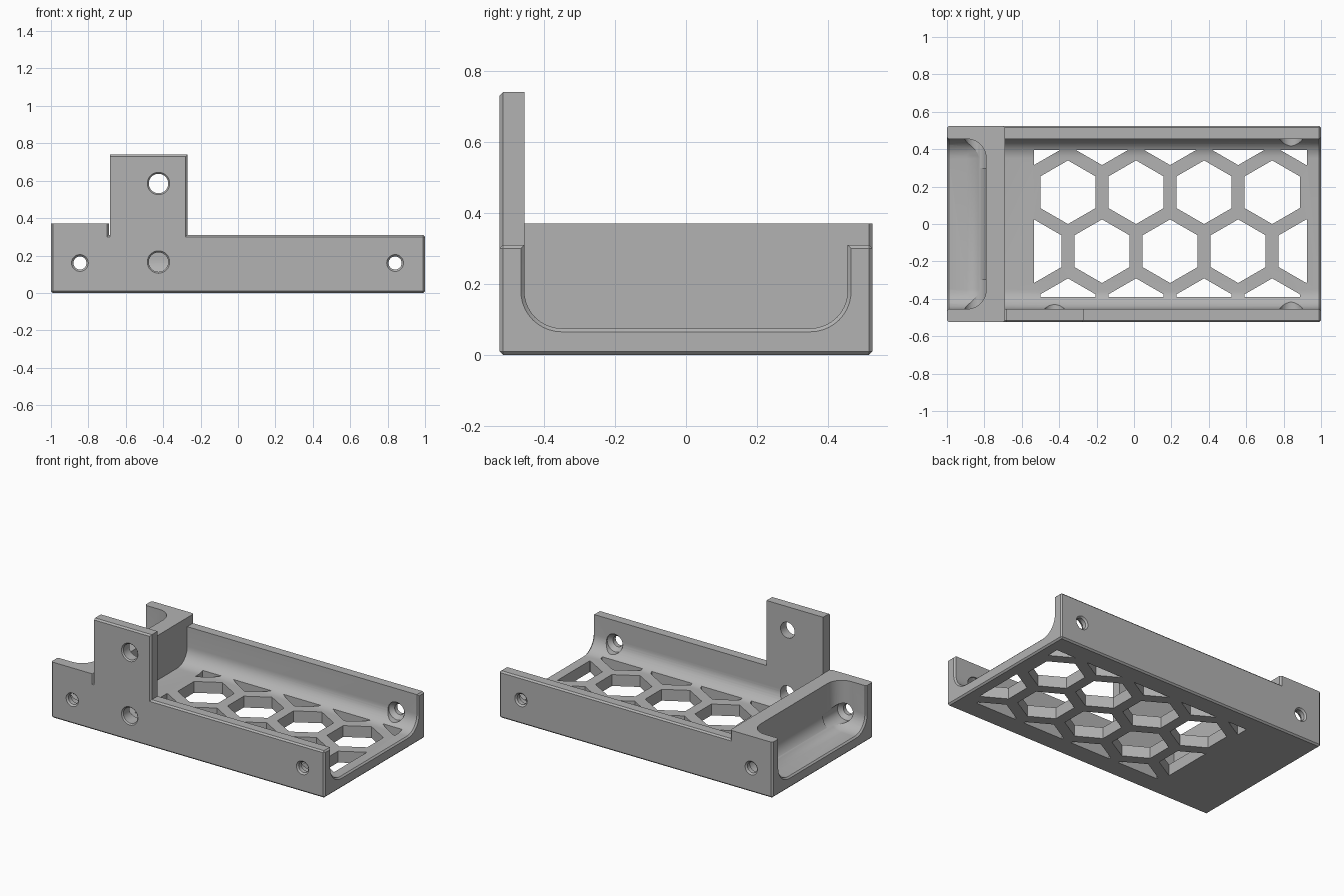
import bpy
import bmesh
from math import sin, cos, pi, radians

if "Cube" in bpy.data.objects:
    bpy.data.objects.remove(bpy.data.objects["Cube"])

HALF, INNER, FLOOR = 0.525, 0.455, 0.075   # outer half width, inner half width, floor top
WALL, BLOCK, TAB = 0.31, 0.37, 0.74        # heights
STEP = -0.69                               # x where the raised block ends
FILLET, CHAMFER = 0.105, 0.01

grey = bpy.data.materials.new("matte grey")
grey.use_nodes = True
grey.diffuse_color = (0.45, 0.45, 0.45, 1)
grey.node_tree.nodes["Principled BSDF"].inputs["Base Color"].default_value = (0.45, 0.45, 0.45, 1)


def finish(name, bm):
    bmesh.ops.recalc_face_normals(bm, faces=bm.faces)
    mesh = bpy.data.meshes.new(name)
    bm.to_mesh(mesh)
    bm.free()
    mesh.materials.append(grey)
    obj = bpy.data.objects.new(name, mesh)
    bpy.context.collection.objects.link(obj)
    return obj


def loft(bm, sections):
    """Closed solid through matching rings of points."""
    rings = [[bm.verts.new(p) for p in s] for s in sections]
    n = len(rings[0])
    for a, b in zip(rings, rings[1:]):
        for i in range(n):
            j = (i + 1) % n
            bm.faces.new((a[i], a[j], b[j], b[i]))
    bm.faces.new(rings[0])
    bm.faces.new(rings[-1])


def box(bm, lo, hi):
    ring = [(lo[0], lo[1]), (hi[0], lo[1]), (hi[0], hi[1]), (lo[0], hi[1])]
    loft(bm, [[(x, y, z) for x, y in ring] for z in (lo[2], hi[2])])


def combine(target, tool, operation):
    mod = target.modifiers.new(operation.lower(), "BOOLEAN")
    mod.operation, mod.object, mod.solver = operation, tool, "EXACT"
    bpy.ops.object.select_all(action="DESELECT")
    bpy.context.view_layer.objects.active = target
    target.select_set(True)
    bpy.ops.object.modifier_apply(modifier=mod.name)
    bpy.data.objects.remove(tool)


def chamfer(bm, keep):
    bmesh.ops.recalc_face_normals(bm, faces=bm.faces)
    edges = [e for e in bm.edges if e.is_convex and keep(e)]
    bmesh.ops.bevel(bm, geom=edges, offset=CHAMFER, segments=1, affect="EDGES")


def u_section(x, grow=0.0):
    """Tall channel section with rounded lower corners."""
    w, r, arc = INNER + grow, FILLET + grow, 10
    cy, cz = INNER - FILLET, FLOOR + FILLET
    right = [(x, cy + r * sin(a), cz - r * cos(a))
             for a in (pi / 2 * i / arc for i in range(arc + 1))]
    left = [(px, -py, pz) for px, py, pz in reversed(right)]
    return left + right + [(x, w, 1), (x, -w, 1)]


def hole(x, z, profile):
    """Round cutter along y from (y, radius) pairs."""
    bm = bmesh.new()
    turn = [2 * pi * i / 32 for i in range(32)]
    loft(bm, [[(x + r * cos(a), y, z + r * sin(a)) for a in turn] for y, r in profile])
    return finish("hole_cutter", bm)


# Stepped outer block
bm = bmesh.new()
outline = [(-1, 0), (1, 0), (1, WALL), (STEP, WALL), (STEP, BLOCK), (-1, BLOCK)]
loft(bm, [[(x, y, z) for x, z in outline] for y in (-HALF, HALF)])
chamfer(bm, lambda e: not all(abs(v.co.z - BLOCK) < 0.001 for v in e.verts))
tray = finish("mounting_tray", bm)

# Upright screw tab on the front wall
bm = bmesh.new()
box(bm, (-0.685, -HALF, 0.2), (-0.27, -0.4, TAB))
chamfer(bm, lambda e: all(v.co.y < -0.5 and v.co.z > 0.3 for v in e.verts)
        or all(v.co.y < -0.5 and v.co.x > -0.3 for v in e.verts))
combine(tray, finish("tab", bm), "UNION")

# Long channel with a flared open end
bm = bmesh.new()
loft(bm, [u_section(STEP), u_section(1 - CHAMFER), u_section(1 + CHAMFER, 2 * CHAMFER)])
combine(tray, finish("channel_cutter", bm), "DIFFERENCE")

# Rounded end pocket and its flared mouth
bm = bmesh.new()
box(bm, (-1.6, -INNER, FLOOR), (-0.79, INNER, 0.9))
bmesh.ops.bevel(bm, geom=bm.edges[:], offset=FILLET, segments=10, profile=0.5, affect="EDGES")
combine(tray, finish("pocket_cutter", bm), "DIFFERENCE")
bm = bmesh.new()
loft(bm, [u_section(-1 - CHAMFER, 2 * CHAMFER), u_section(-1 + CHAMFER)])
combine(tray, finish("mouth_cutter", bm), "DIFFERENCE")

# Honeycomb openings, clipped to a rectangle of the floor
pitch, radius = 0.364, 0.17
bm = bmesh.new()
for row in range(4):
    cy = 0.485 - row * pitch * sin(pi / 3)
    for col in range(5):
        cx = -0.535 + pitch * (col + 0.5 * (row % 2))
        hexagon = [(cx + radius * sin(k * pi / 3), cy + radius * cos(k * pi / 3)) for k in range(6)]
        loft(bm, [[(x, y, z) for x, y in hexagon] for z in (-0.1, 0.2)])
honeycomb = finish("honeycomb_cutter", bm)
bm = bmesh.new()
box(bm, (-0.535, -0.39, -0.05), (0.925, 0.395, 0.15))
combine(honeycomb, finish("clip", bm), "INTERSECT")
combine(tray, honeycomb, "DIFFERENCE")

# Countersunk screw holes through both side walls
for x in (-0.845, 0.84):
    for side in (-1, 1):
        steps = [(0.3, 0.06), (0.462, 0.06), (0.487, 0.035), (0.515, 0.035), (0.54, 0.06)]
        combine(tray, hole(x, 0.16, [(side * y, r) for y, r in steps]), "DIFFERENCE")

# Larger plain holes in the tab
for z in (0.165, 0.585):
    steps = [(-0.3, 0.052), (-0.517, 0.052), (-0.535, 0.07)]
    combine(tray, hole(-0.425, z, steps), "DIFFERENCE")

bpy.context.view_layer.objects.active = tray
tray.select_set(True)
bpy.ops.object.shade_smooth_by_angle(angle=radians(25))
